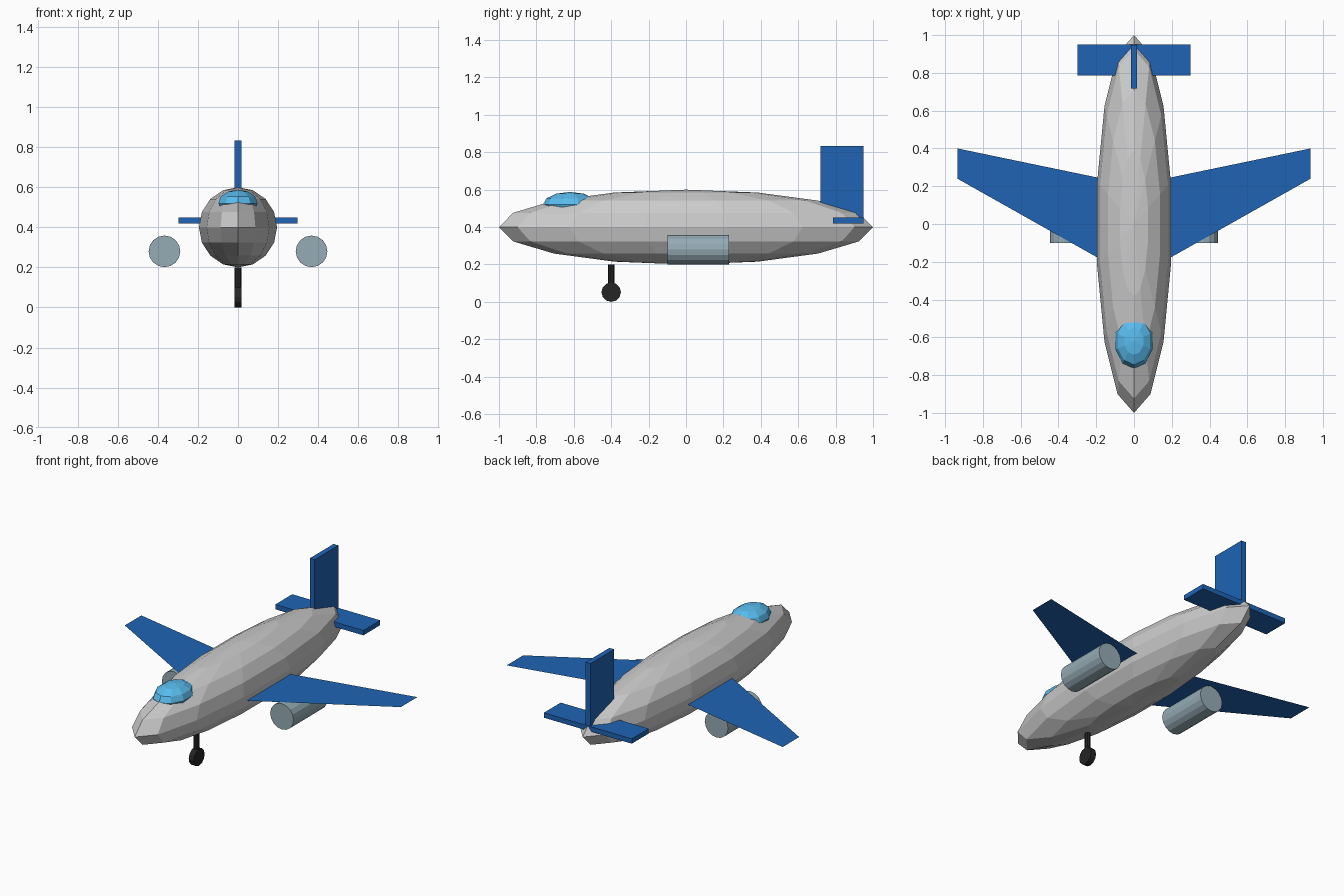
import bpy, bmesh
from math import pi
from mathutils import Matrix, Vector

if "Cube" in bpy.data.objects:
    bpy.data.objects.remove(bpy.data.objects["Cube"])


def material(name, rgb):
    m = bpy.data.materials.new(name)
    m.diffuse_color = (*rgb, 1)
    m.use_nodes = True
    m.node_tree.nodes["Principled BSDF"].inputs["Base Color"].default_value = m.diffuse_color
    return m


BLUE = material("blue_paint", (0.013, 0.127, 0.456))
GLASS = material("canopy_glass", (0.10, 0.50, 0.85))
METAL = material("engine_metal", (0.30, 0.41, 0.46))
BLACK = material("rubber", (0.018, 0.018, 0.018))


def finish(name, bm, mat):
    mesh = bpy.data.meshes.new(name)
    bm.to_mesh(mesh)
    bm.free()
    if mat:
        mesh.materials.append(mat)
    ob = bpy.data.objects.new(name, mesh)
    bpy.context.collection.objects.link(ob)
    return ob


def ellipsoid(name, centre, radii, segments, rings, mat=None):
    bm = bmesh.new()
    bmesh.ops.create_uvsphere(bm, u_segments=segments, v_segments=rings, radius=1,
                              matrix=Matrix.LocRotScale(Vector(centre), None, Vector(radii)))
    return finish(name, bm, mat)


def box(name, low, high, mat):
    low, high = Vector(low), Vector(high)
    bm = bmesh.new()
    bmesh.ops.create_cube(bm, size=1,
                          matrix=Matrix.LocRotScale((low + high) / 2, None, high - low))
    return finish(name, bm, mat)


def cylinder(name, centre, radius, length, axis, sides, mat):
    turn = {"X": Matrix.Rotation(pi / 2, 4, "Y"), "Y": Matrix.Rotation(pi / 2, 4, "X"),
            "Z": Matrix.Identity(4)}[axis]
    bm = bmesh.new()
    bmesh.ops.create_cone(bm, cap_ends=True, segments=sides, radius1=radius, radius2=radius,
                          depth=length, matrix=Matrix.Translation(centre) @ turn)
    return finish(name, bm, mat)


# Body and cockpit
ellipsoid("fuselage", (0, 0, 0.4), (0.2, 1, 0.2), 14, 8)
ellipsoid("canopy", (0, -0.62, 0.52), (0.103, 0.145, 0.068), 10, 6, GLASS)

# Swept sheet wings with an engine under each
for side, label in ((1, "right"), (-1, "left")):
    outline = [(0.15, -0.202), (0.935, 0.24), (0.935, 0.4), (0.15, 0.237)]
    bm = bmesh.new()
    face = bm.faces.new([bm.verts.new((side * x, y, 0.36)) for x, y in outline])
    face.normal_update()
    if face.normal.z < 0:
        face.normal_flip()
    finish(label + "_wing", bm, BLUE)
    cylinder(label + "_engine", (side * 0.367, 0.065, 0.28), 0.079, 0.33, "Y", 16, METAL)

# Tail
box("tail_fin", (-0.0165, 0.718, 0.43), (0.0165, 0.948, 0.834), BLUE)
box("tailplane", (-0.298, 0.787, 0.42), (0.298, 0.95, 0.45), BLUE)

# Nose gear
cylinder("gear_strut", (-0.0, -0.4, 0.14), 0.0165, 0.12, "Z", 8, BLACK)
cylinder("gear_wheel", (0, -0.4, 0.052), 0.052, 0.035, "X", 12, BLACK)
